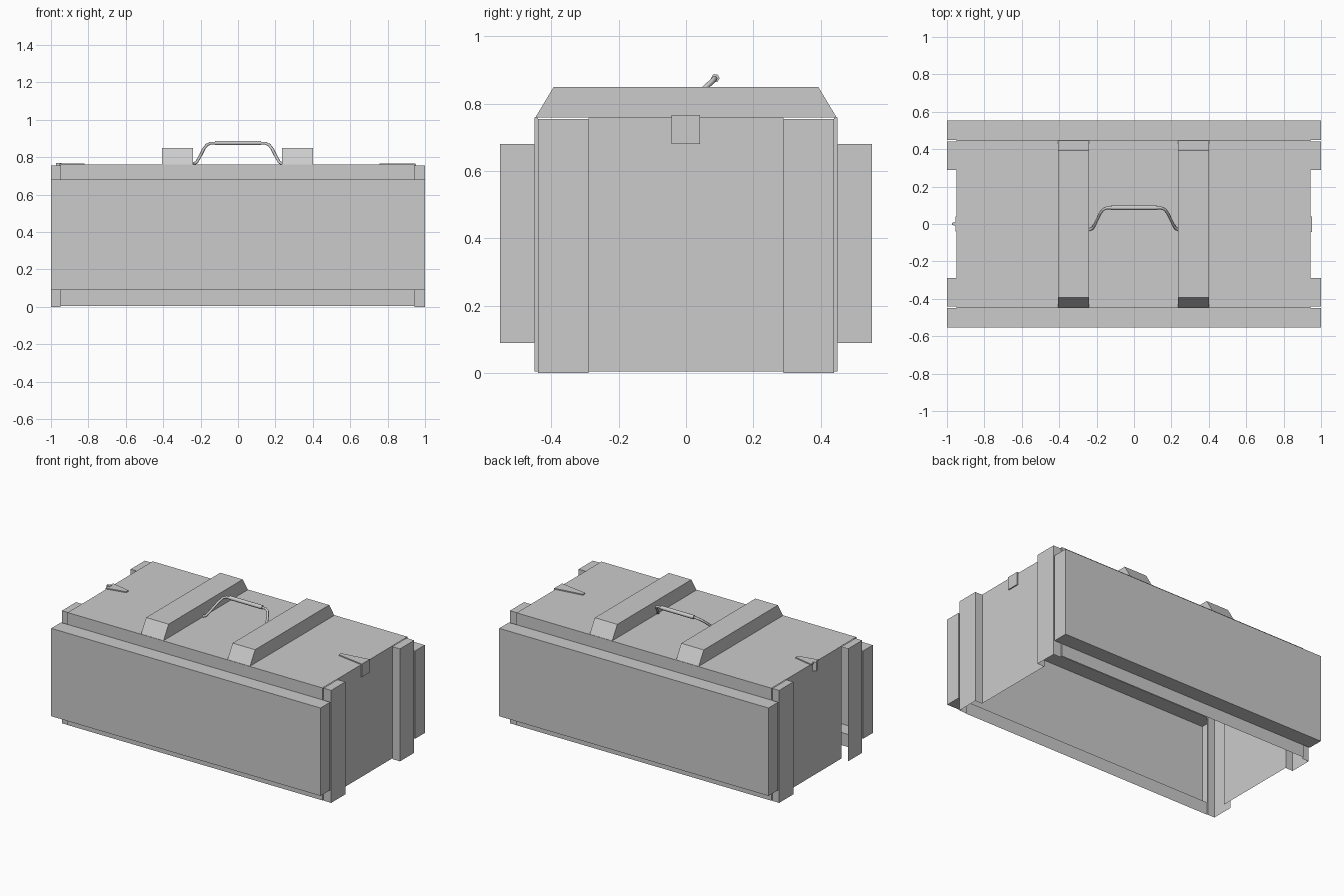
import bpy, bmesh

if "Cube" in bpy.data.objects:
    bpy.data.objects.remove(bpy.data.objects["Cube"])

FACES = {"-x": (0, 1, 3, 2), "+x": (4, 6, 7, 5), "-y": (0, 4, 5, 1),
         "+y": (2, 3, 7, 6), "-z": (0, 2, 6, 4), "+z": (1, 5, 7, 3)}


def make(name, verts, faces):
    bm = bmesh.new()
    vs = [bm.verts.new(v) for v in verts]
    for f in faces:
        bm.faces.new([vs[i] for i in f])
    me = bpy.data.meshes.new(name)
    bm.to_mesh(me)
    bm.free()
    ob = bpy.data.objects.new(name, me)
    bpy.context.collection.objects.link(ob)
    return ob


def box(name, x, y, z, skip=()):
    """Box from three ranges, leaving out the named sides."""
    x, y, z = sorted(x), sorted(y), sorted(z)
    verts = [(a, b, c) for a in x for b in y for c in z]
    return make(name, verts, [f for k, f in FACES.items() if k not in skip])


def only(name, x, y, z, side):
    """A single side of a box, used for thin sheet walls."""
    return box(name, x, y, z, [k for k in FACES if k != side])


def prism(name, outline, axis, a, b):
    """Extrude a 2D outline along x (outline is y,z) or z (outline is x,y)."""
    n = len(outline)
    put = (lambda p, t: (t, *p)) if axis == "x" else (lambda p, t: (*p, t))
    verts = [put(p, t) for t in (a, b) for p in outline]
    faces = [tuple(range(n))[::-1], tuple(range(n, 2 * n))]
    faces += [(i, (i + 1) % n, n + (i + 1) % n, n + i) for i in range(n)]
    ob = make(name, verts, faces)
    bm = bmesh.new()
    bm.from_mesh(ob.data)
    bmesh.ops.recalc_face_normals(bm, faces=bm.faces)
    bm.to_mesh(ob.data)
    bm.free()
    return ob


XL, XR, YW, TOP = -0.95, 0.943, 0.45, 0.76

# Lid and the two end walls; the crate is an open-bottomed shell
only("lid", (XL, XR), (-YW, YW), (0, TOP), "+z")
only("left_end_wall", (XL, 0), (-0.29, 0.29), (0.005, TOP), "-x")
only("right_end_wall", (0, XR), (-0.29, 0.29), (0.005, TOP), "+x")

# Long sides: bulging panel with a rail above and below
for s, label in ((-1, "front"), (1, "back")):
    outer, inner = ("-y", "+y") if s < 0 else ("+y", "-y")
    box(label + "_panel", (-1, 1), (s * YW, s * 0.553), (0.09, 0.68), [inner])
    only(label + "_lower_rail", (XL, XR), (0, s * YW), (0.005, 0.09), outer)
    only(label + "_upper_rail", (XL, XR), (0, s * YW), (0.68, TOP), outer)
    # Corner posts, with panel return strips and rail end strips
    for e, side, xw in ((-1, "left", XL), (1, "right", XR)):
        tag = f"{label}_{side}"
        end, inward = ("-x", "+x") if e < 0 else ("+x", "-x")
        skip = [inward, "-z"]
        if tag == "front_left":
            skip.append("+y")
        box(tag + "_post", (xw, e), (s * 0.29, s * 0.44), (0, 0.755), skip)
        only(tag + "_panel_return", (xw, e), (s * YW, s * 0.55),
             (0.09, 0.68), inner)
        only(tag + "_rail_end", (0, xw), (s * 0.44, s * YW), (0.005, TOP), end)

# Raised straps across the lid
for label, a, b in (("left", -0.407, -0.24), ("right", 0.235, 0.402)):
    prism(label + "_strap", [(-0.447, TOP), (0.447, TOP), (0.393, 0.85),
                             (-0.393, 0.85)], "x", a, b)

# Latches: tapered plate on the lid and a tab over the end wall
prism("right_latch_plate", [(0.757, -0.012), (0.95, -0.043), (0.95, 0.041),
                            (0.757, 0.012)], "z", 0.757, 0.767)
box("right_latch_tab", (0.94, 0.951), (-0.043, 0.041), (0.68, 0.765))
prism("left_latch_plate", [(-0.822, -0.012), (-0.822, 0.012), (-0.955, 0.04),
                           (-0.955, -0.04)], "z", 0.757, 0.767)
prism("left_latch_tab", [(-0.945, -0.014), (-0.972, -0.004), (-0.972, 0.006),
                         (-0.945, 0.014)], "z", 0.71, 0.77)


# Carry handle: bent wire leaning back, with a thicker grip
def tube(name, points, radius):
    cu = bpy.data.curves.new(name, "CURVE")
    cu.dimensions = "3D"
    cu.bevel_depth = radius
    cu.bevel_resolution = 1
    cu.use_fill_caps = True
    sp = cu.splines.new("POLY")
    sp.points.add(len(points) - 1)
    for p, co in zip(sp.points, points):
        p.co = (*co, 1)
    ob = bpy.data.objects.new(name, cu)
    bpy.context.collection.objects.link(ob)


half = [(-0.238, -0.03, 0.765), (-0.222, -0.023, 0.772), (-0.208, 0.0, 0.795),
        (-0.182, 0.055, 0.846), (-0.166, 0.077, 0.866), (-0.145, 0.086, 0.875)]
tube("handle_wire", half + [(-x, y, z) for x, y, z in reversed(half)], 0.008)
tube("handle_grip", [(-0.122, 0.087, 0.876), (0.122, 0.087, 0.876)], 0.013)
